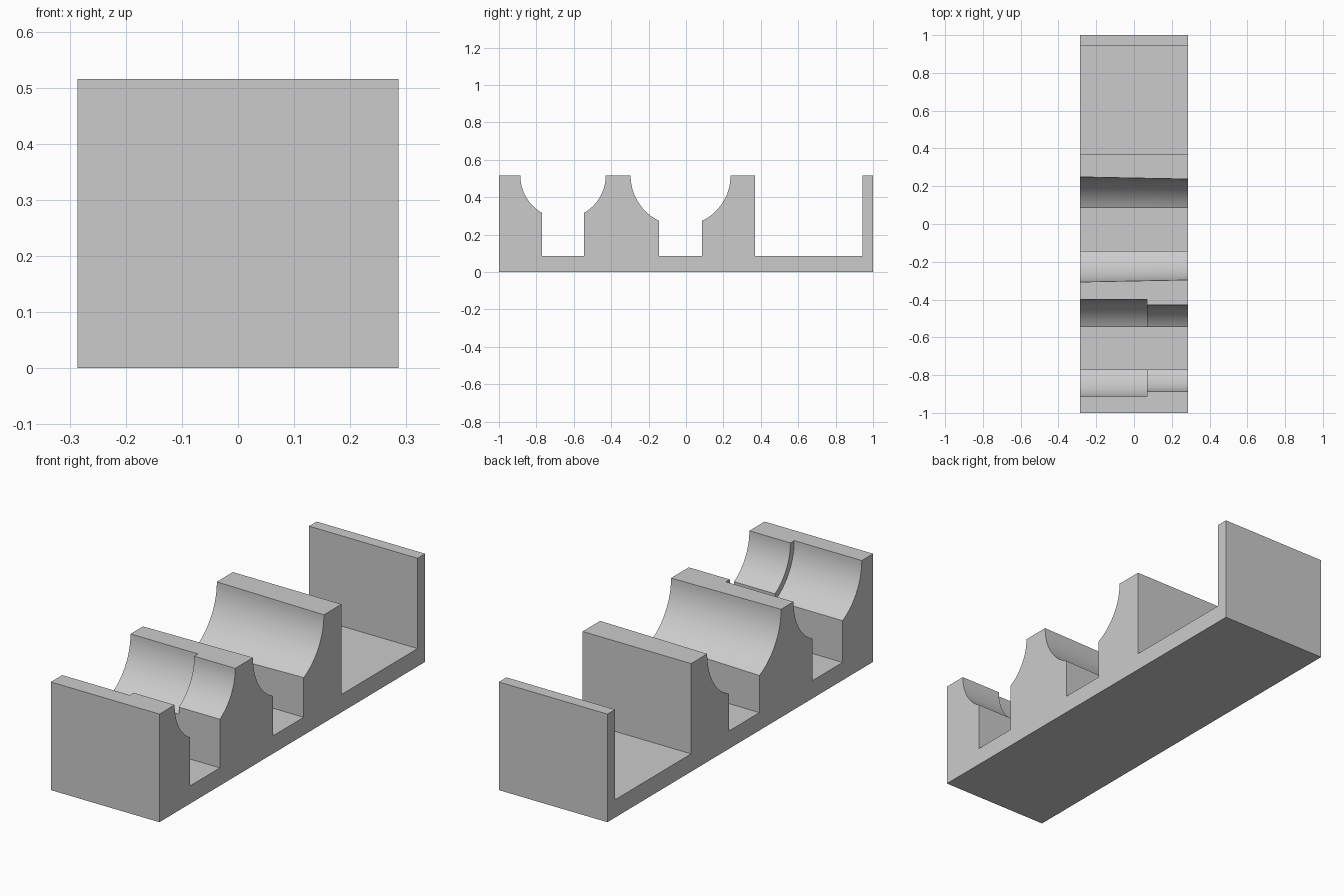
import bpy, bmesh, math

cube = bpy.data.objects.get("Cube")
if cube:
    bpy.data.objects.remove(cube)

HALF_W, TOP, FLOOR = 0.286, 0.515, 0.085
STEPS = 20
FRONT_SEAT, REAR_SEAT = (-0.6575, 0.1125), (-0.029, 0.115)  # centre y, half slot width

grey = bpy.data.materials.new("plain_grey")
grey.use_nodes = True
colour = (0.6, 0.6, 0.6, 1)
grey.diffuse_color = colour
grey.node_tree.nodes["Principled BSDF"].inputs["Base Color"].default_value = colour


def seat(centre, half_slot, radius):
    """Half of a round seat running down into a slot, mirrored for the other half."""
    end = math.acos(half_slot / radius)
    arc = [(radius * math.cos(end * i / STEPS), TOP - radius * math.sin(end * i / STEPS))
           for i in range(STEPS + 1)]
    arc.append((half_slot, FLOOR))
    return [(centre - d, z) for d, z in arc] + [(centre + d, z) for d, z in reversed(arc)]


def profile(front_radius, rear_radius):
    """Side outline of the whole cradle."""
    return ([(-1, 0), (-1, TOP)] + seat(*FRONT_SEAT, front_radius)
            + seat(*REAR_SEAT, rear_radius)
            + [(0.37, TOP), (0.37, FLOOR), (0.943, FLOOR), (0.943, TOP), (1, TOP), (1, 0)])


# Stations along the width: x, front seat radius, rear seat radius (slightly tapered)
stations = [(-HALF_W, 0.257, 0.278), (0.07, 0.257, 0.271),
            (0.07, 0.228, 0.271), (HALF_W, 0.228, 0.267)]
bm = bmesh.new()
rings = [[bm.verts.new((x, y, z)) for y, z in profile(a, b)] for x, a, b in stations]
count = len(rings[0])


def bridge(a, b, indices):
    for i in indices:
        j = (i + 1) % count
        bm.faces.new((a[i], a[j], b[j], b[i]))


# Outer skin of both width sections
bridge(rings[0], rings[1], range(count))
bridge(rings[2], rings[3], range(count))
# Step between the wide and narrow halves of the front seat
half = STEPS + 2
bridge(rings[1], rings[2], range(2, 2 + STEPS))
bridge(rings[1], rings[2], range(3 + half, 3 + half + STEPS))
# Side faces
bm.faces.new(rings[0])
bm.faces.new(rings[3])
bmesh.ops.remove_doubles(bm, verts=bm.verts, dist=0.00001)
bmesh.ops.recalc_face_normals(bm, faces=bm.faces)

mesh = bpy.data.meshes.new("stepped_cradle")
bm.to_mesh(mesh)
bm.free()
mesh.materials.append(grey)
cradle = bpy.data.objects.new("stepped_cradle", mesh)
bpy.context.collection.objects.link(cradle)
bpy.ops.object.select_all(action="DESELECT")
cradle.select_set(True)
bpy.context.view_layer.objects.active = cradle
bpy.ops.object.shade_smooth_by_angle(angle=math.radians(25))
